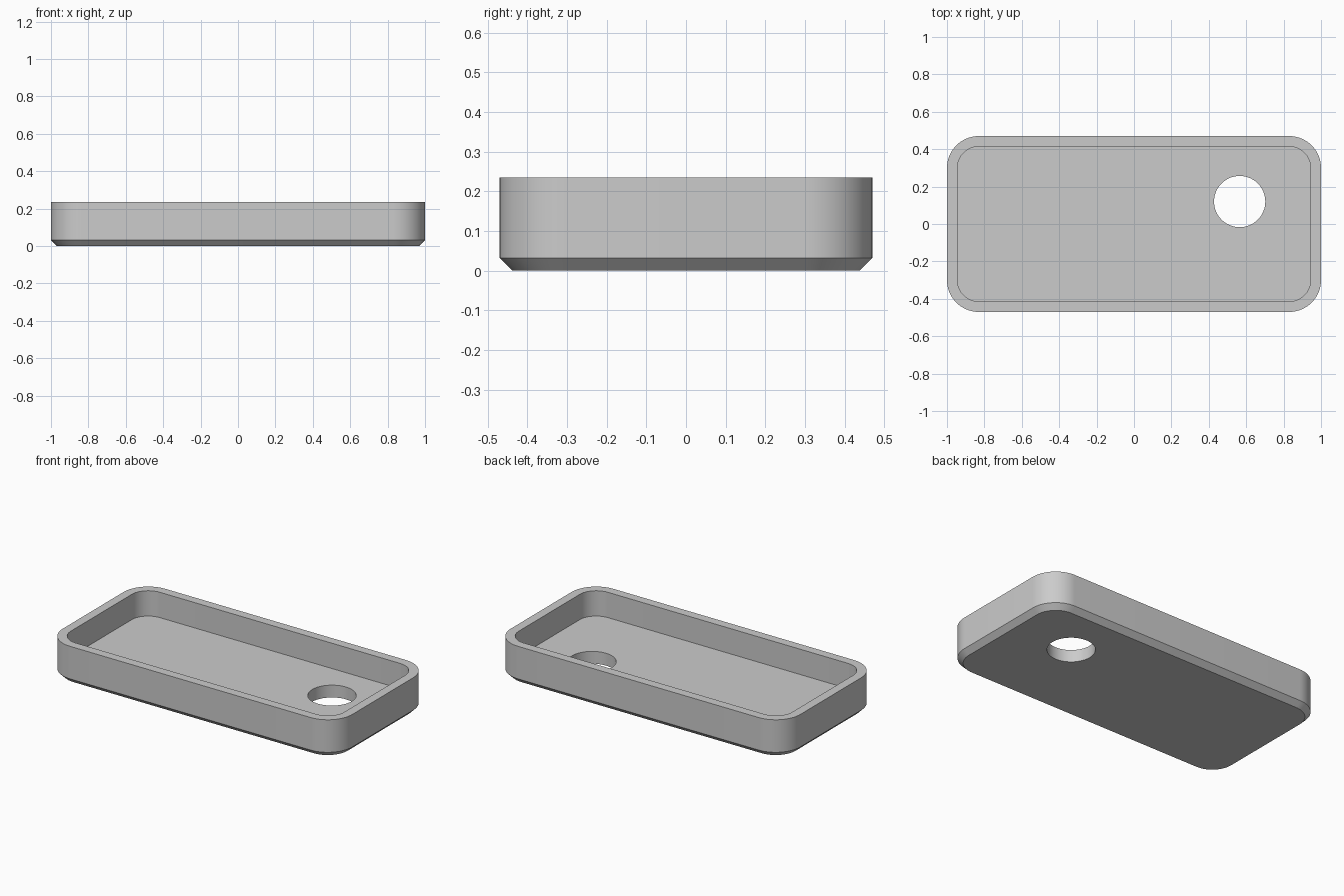
import bpy
import bmesh
import math

if "Cube" in bpy.data.objects:
    bpy.data.objects.remove(bpy.data.objects["Cube"], do_unlink=True)

HALF_X, HALF_Y, HEIGHT = 1.0, 0.47, 0.235
CORNER, CHAMFER, WALL, FLOOR = 0.17, 0.032, 0.056, 0.077
HOLE_X, HOLE_Y, HOLE_R = 0.565, 0.12, 0.137
STEPS = 16

grey = bpy.data.materials.new("light_grey")
grey.use_nodes = True
grey.diffuse_color = (0.6, 0.6, 0.6, 1)
grey.node_tree.nodes["Principled BSDF"].inputs["Base Color"].default_value = grey.diffuse_color

bm = bmesh.new()


def close_loop(points, z):
    """Vertices and edges of a closed outline at height z."""
    verts = [bm.verts.new((x, y, z)) for x, y in points]
    edges = [bm.edges.new((v, verts[i - 1])) for i, v in enumerate(verts)]
    return verts, edges


def rounded_outline(inset, z):
    """Rounded rectangle, moved inward by inset."""
    points = []
    for quarter, (sx, sy) in enumerate([(1, 1), (-1, 1), (-1, -1), (1, -1)]):
        for i in range(STEPS + 1):
            a = math.pi / 2 * (quarter + i / STEPS)
            r = CORNER - inset
            points.append((sx * (HALF_X - CORNER) + r * math.cos(a),
                           sy * (HALF_Y - CORNER) + r * math.sin(a)))
    return close_loop(points, z)


def circle_outline(z):
    count = STEPS * 4
    angles = [math.tau * i / count for i in range(count)]
    return close_loop([(HOLE_X + HOLE_R * math.cos(a), HOLE_Y + HOLE_R * math.sin(a))
                       for a in angles], z)


def skin(a, b):
    """Band of quads between two matching outlines."""
    for i in range(len(a)):
        bm.faces.new((a[i - 1], a[i], b[i], b[i - 1]))


# Shell walls: chamfered base, outer side, rim, inner side
rings = [rounded_outline(inset, z) for inset, z in [
    (CHAMFER, 0), (0, CHAMFER), (0, HEIGHT), (WALL, HEIGHT), (WALL, FLOOR)]]
for lower, upper in zip(rings, rings[1:]):
    skin(lower[0], upper[0])

# Round opening through the floor
hole_low, hole_high = circle_outline(0), circle_outline(FLOOR)
skin(hole_low[0], hole_high[0])

# Underside and inner floor around the opening
for outline, hole in ((rings[0], hole_low), (rings[-1], hole_high)):
    bmesh.ops.triangle_fill(bm, edges=outline[1] + hole[1], use_beauty=True)

bmesh.ops.recalc_face_normals(bm, faces=bm.faces[:])
mesh = bpy.data.meshes.new("case_shell")
bm.to_mesh(mesh)
bm.free()
mesh.materials.append(grey)

shell = bpy.data.objects.new("case_shell", mesh)
bpy.context.collection.objects.link(shell)
bpy.ops.object.select_all(action="DESELECT")
shell.select_set(True)
bpy.context.view_layer.objects.active = shell
bpy.ops.object.shade_smooth_by_angle(angle=math.radians(30))
